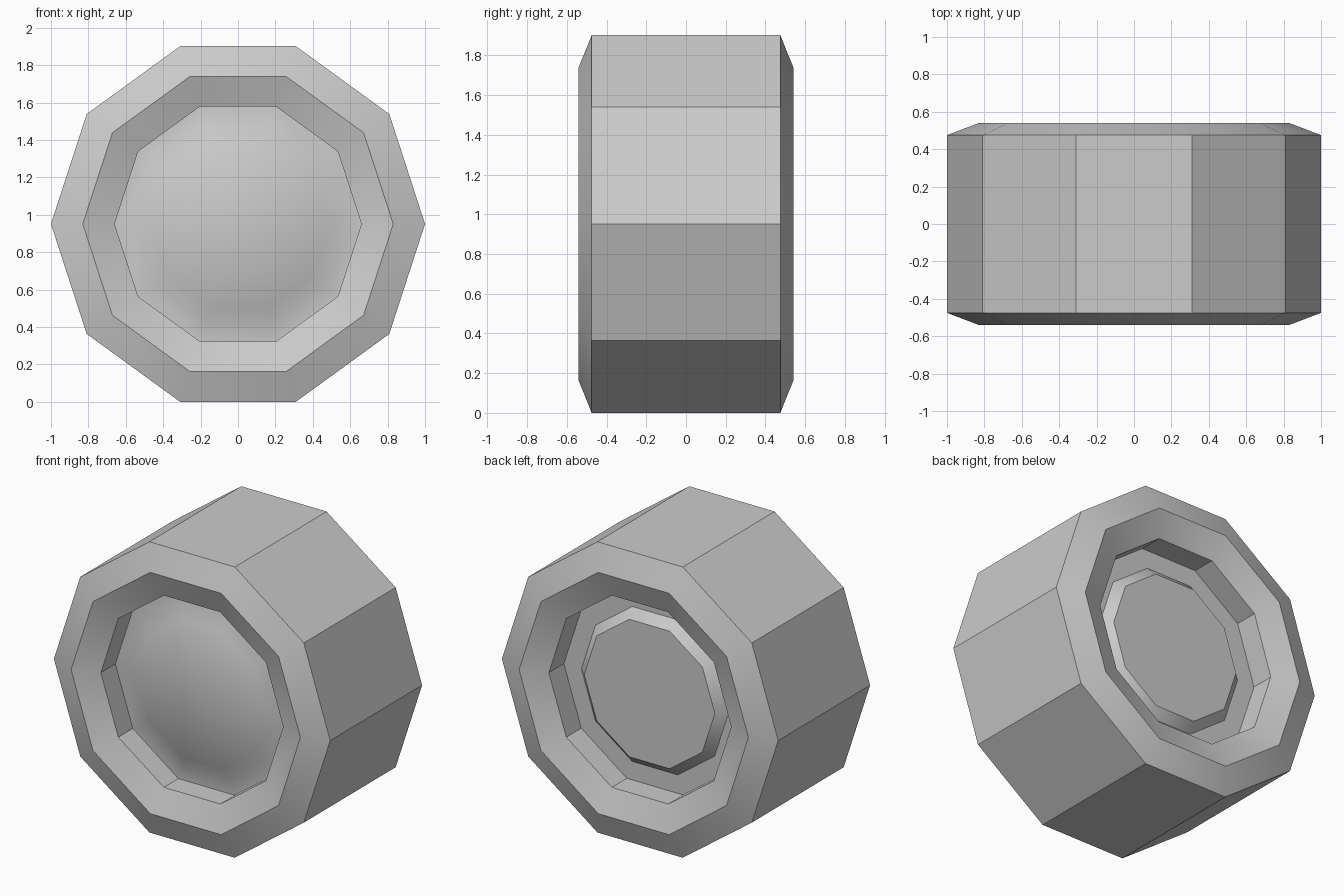
import bpy, bmesh
from math import cos, sin, pi, radians

if "Cube" in bpy.data.objects:
    bpy.data.objects.remove(bpy.data.objects["Cube"])

SIDES = 10
CENTRE_Z = sin(radians(72))   # flat side rests on the ground


def lathe(name, profile):
    """Spin (radius, y) points round the y axis; cap both ends."""
    bm = bmesh.new()
    rings = []
    for r, y in profile:
        rings.append([bm.verts.new((r * cos(2 * pi * i / SIDES), y,
                                    CENTRE_Z + r * sin(2 * pi * i / SIDES)))
                      for i in range(SIDES)])
    for a, b in zip(rings, rings[1:]):
        for i in range(SIDES):
            j = (i + 1) % SIDES
            bm.faces.new((a[i], a[j], b[j], b[i]))
    bm.faces.new(rings[0])
    bm.faces.new(rings[-1])
    bmesh.ops.recalc_face_normals(bm, faces=bm.faces)
    mesh = bpy.data.meshes.new(name)
    bm.to_mesh(mesh)
    bm.free()
    obj = bpy.data.objects.new(name, mesh)
    bpy.context.collection.objects.link(obj)
    bpy.ops.object.select_all(action='DESELECT')
    obj.select_set(True)
    bpy.context.view_layer.objects.active = obj
    bpy.ops.object.shade_smooth_by_angle(angle=radians(31))
    return obj


# Wheel: raised front hub, recess, bevelled sidewall, tread, then the back
front = [(0.473, -0.375), (0.552, -0.33), (0.66, -0.325),
         (0.66, -0.475), (0.83, -0.54), (1.0, -0.475)]
back = [(1.0, 0.475), (0.83, 0.54), (0.66, 0.475),
        (0.66, 0.32), (0.533, 0.32), (0.473, 0.377)]
lathe("wheel", front + back)
